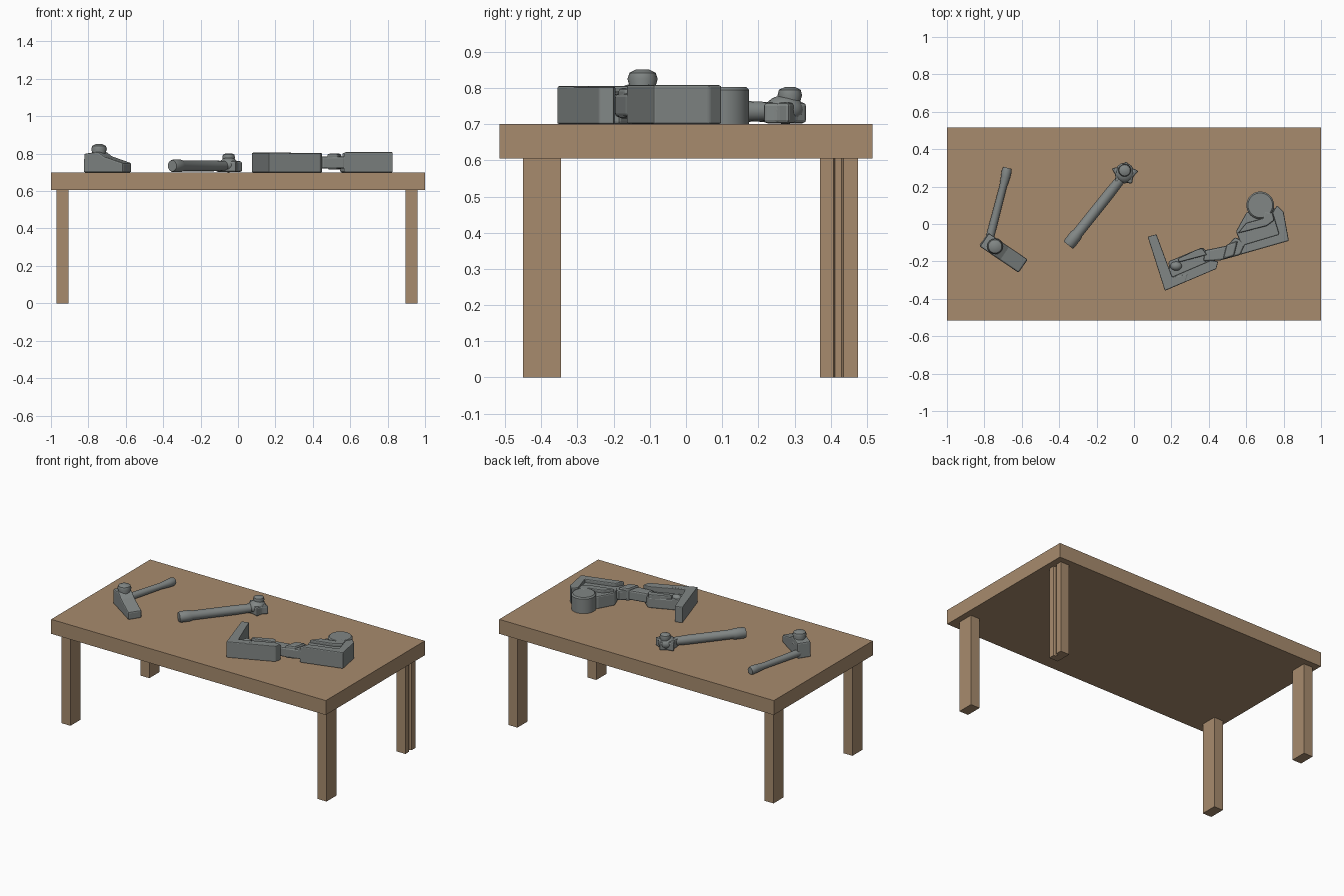
import bpy, bmesh, math
from mathutils import Vector

def mat(name, rgb):
    m = bpy.data.materials.new(name)
    m.diffuse_color = (*rgb, 1)
    return m

WOOD = mat("warm wood", (0.39, 0.26, 0.155))
STEEL = mat("grey steel", (0.22, 0.24, 0.235))

def finish(name, bm, m, bevel=0, smooth=False):
    bmesh.ops.recalc_face_normals(bm, faces=bm.faces)
    me = bpy.data.meshes.new(name)
    bm.to_mesh(me)
    bm.free()
    me.materials.append(m)
    ob = bpy.data.objects.new(name, me)
    bpy.context.collection.objects.link(ob)
    if bevel:
        b = ob.modifiers.new("soft edges", 'BEVEL')
        b.width, b.segments = bevel, 2
    if smooth:
        bpy.ops.object.select_all(action='DESELECT')
        ob.select_set(True)
        bpy.context.view_layer.objects.active = ob
        bpy.ops.object.shade_smooth_by_angle(angle=math.radians(40))
    return ob

def prism(name, pts, z0, z1, m=STEEL, bevel=0):
    """Top-view outline raised from z0 to z1."""
    bm = bmesh.new()
    f = bm.faces.new([bm.verts.new((x, y, z0)) for x, y in pts])
    up = bmesh.ops.extrude_face_region(bm, geom=[f])['geom']
    for v in up:
        if isinstance(v, bmesh.types.BMVert):
            v.co.z = z1
    return finish(name, bm, m, bevel)

def box(name, x0, x1, y0, y1, z0, z1, m=WOOD):
    return prism(name, [(x0, y0), (x1, y0), (x1, y1), (x0, y1)], z0, z1, m)

def tube(name, rings, segs=16):
    """Rings are (centre, radius) pairs along a straight axis."""
    bm = bmesh.new()
    axis = (Vector(rings[-1][0]) - Vector(rings[0][0])).normalized()
    q = axis.to_track_quat('Z', 'Y')
    loops = []
    for c, r in rings:
        loops.append([bm.verts.new(Vector(c) + q @ Vector((r * math.cos(a), r * math.sin(a), 0)))
                      for a in (2 * math.pi * i / segs for i in range(segs))])
    for a, b in zip(loops, loops[1:]):
        for i in range(segs):
            j = (i + 1) % segs
            bm.faces.new((a[i], a[j], b[j], b[i]))
    bm.faces.new(loops[0])
    bm.faces.new(loops[-1])
    return finish(name, bm, STEEL, smooth=True)

def ball(name, c, r):
    bm = bmesh.new()
    bmesh.ops.create_uvsphere(bm, u_segments=16, v_segments=10, radius=1)
    for v in bm.verts:
        v.co = Vector(c) + Vector([a * b for a, b in zip(v.co, r)])
    return finish(name, bm, STEEL, smooth=True)

# Table
box("table_top", -1, 1, -0.515, 0.515, 0.605, 0.70)
for side, x0, x1 in (("left", -0.97, -0.905), ("right", 0.895, 0.96)):
    box("front_leg_" + side, x0, x1, -0.45, -0.345, 0, 0.61)
box("back_leg_left", -0.97, -0.905, 0.37, 0.475, 0, 0.61)
# back right leg has a split down its outer face
prism("back_leg_right", [(0.895, 0.37), (0.96, 0.37), (0.96, 0.408), (0.945, 0.412), (0.945, 0.43),
                         (0.96, 0.435), (0.96, 0.475), (0.895, 0.475)], 0, 0.61, WOOD)

# Hammer: handle, sloping wedge head, domed poll
tube("hammer_handle", [((-0.677, 0.30, 0.727), 0.022), ((-0.68, 0.285, 0.727), 0.027),
                       ((-0.687, 0.25, 0.727), 0.025), ((-0.70, 0.20, 0.727), 0.02),
                       ((-0.775, -0.09, 0.73), 0.023)])
bm = bmesh.new()
o, u, n = Vector((-0.80, -0.085, 0)), Vector((0.83, -0.56, 0)), Vector((0.56, 0.83, 0))
prof = [(-0.005, 0.70), (0.25, 0.70), (0.25, 0.75), (0.13, 0.785), (0.09, 0.81), (0.0, 0.80)]
half = 0.043
f = bm.faces.new([bm.verts.new(o + u * s - n * half + Vector((0, 0, z))) for s, z in prof])
for v in bmesh.ops.extrude_face_region(bm, geom=[f])['geom']:
    if isinstance(v, bmesh.types.BMVert):
        v.co += n * half * 2
finish("hammer_head", bm, STEEL, 0.008)
tube("hammer_poll", [((-0.743, -0.12, 0.77), 0.045), ((-0.743, -0.12, 0.805), 0.036),
                     ((-0.743, -0.12, 0.825), 0.042), ((-0.743, -0.12, 0.842), 0.036),
                     ((-0.743, -0.12, 0.851), 0.018)])

# Ratchet: long handle with a swollen grip and a knobbed head
tube("ratchet_handle", [((-0.352, -0.113, 0.735), 0.030), ((-0.345, -0.105, 0.735), 0.034),
                        ((-0.31, -0.06, 0.735), 0.034), ((-0.30, -0.048, 0.735), 0.029),
                        ((-0.13, 0.165, 0.735), 0.029), ((-0.06, 0.253, 0.735), 0.025)])
star = []
for i in range(10):
    a, r = math.radians(12 + 36 * i), 0.078 if i % 2 == 0 else 0.05
    star.append((-0.05 + r * math.cos(a), 0.27 + 0.85 * r * math.sin(a)))
prism("ratchet_head", star, 0.702, 0.76, bevel=0.01)
ball("ratchet_lobe", (-0.05, 0.272, 0.74), (0.052, 0.055, 0.04))
tube("ratchet_knob", [((-0.05, 0.287, 0.75), 0.025), ((-0.05, 0.287, 0.78), 0.034),
                      ((-0.05, 0.287, 0.795), 0.03), ((-0.05, 0.287, 0.802), 0.015)])

# Power tool lying on its side: foot, grip, neck and motor housing
prism("drill_foot", [(0.073, -0.068), (0.12, -0.055), (0.205, -0.285), (0.29, -0.265),
                     (0.275, -0.31), (0.165, -0.357)], 0.70, 0.805, bevel=0.005)
prism("drill_grip_wall", [(0.165, -0.357), (0.44, -0.24), (0.45, -0.20), (0.41, -0.195),
                          (0.20, -0.285)], 0.70, 0.803, bevel=0.004)
prism("drill_grip", [(0.19, -0.30), (0.42, -0.22), (0.44, -0.185), (0.365, -0.125),
                     (0.34, -0.135), (0.185, -0.20)], 0.70, 0.77, bevel=0.008)
prism("drill_grip_rib", [(0.24, -0.205), (0.39, -0.165), (0.365, -0.13), (0.34, -0.135),
                         (0.235, -0.185)], 0.74, 0.79, bevel=0.006)
ball("drill_trigger", (0.225, -0.225, 0.765), (0.032, 0.025, 0.025))
prism("drill_neck", [(0.37, -0.20), (0.46, -0.195), (0.57, -0.165), (0.60, -0.10),
                     (0.54, -0.07), (0.50, -0.115), (0.38, -0.14)], 0.72, 0.785, bevel=0.01)
prism("drill_collar", [(0.475, -0.19), (0.535, -0.17), (0.555, -0.09), (0.495, -0.11)],
      0.715, 0.80, bevel=0.01)
prism("drill_housing_wall", [(0.565, -0.165), (0.828, -0.09), (0.80, 0.065), (0.765, 0.10),
                             (0.74, 0.06), (0.775, -0.055), (0.59, -0.11)], 0.70, 0.808, bevel=0.006)
prism("drill_housing", [(0.58, -0.13), (0.79, -0.07), (0.77, 0.08), (0.67, 0.10),
                        (0.60, 0.06), (0.545, -0.04)], 0.70, 0.785, bevel=0.008)
prism("drill_housing_ridge", [(0.555, -0.05), (0.71, -0.01), (0.75, 0.02), (0.74, 0.06), (0.70, 0.065),
                              (0.69, 0.03), (0.60, 0.005)], 0.76, 0.805, bevel=0.006)
tube("drill_chuck", [((0.675, 0.10, 0.70), 0.074), ((0.675, 0.10, 0.795), 0.074),
                     ((0.675, 0.10, 0.803), 0.066)], 24)
